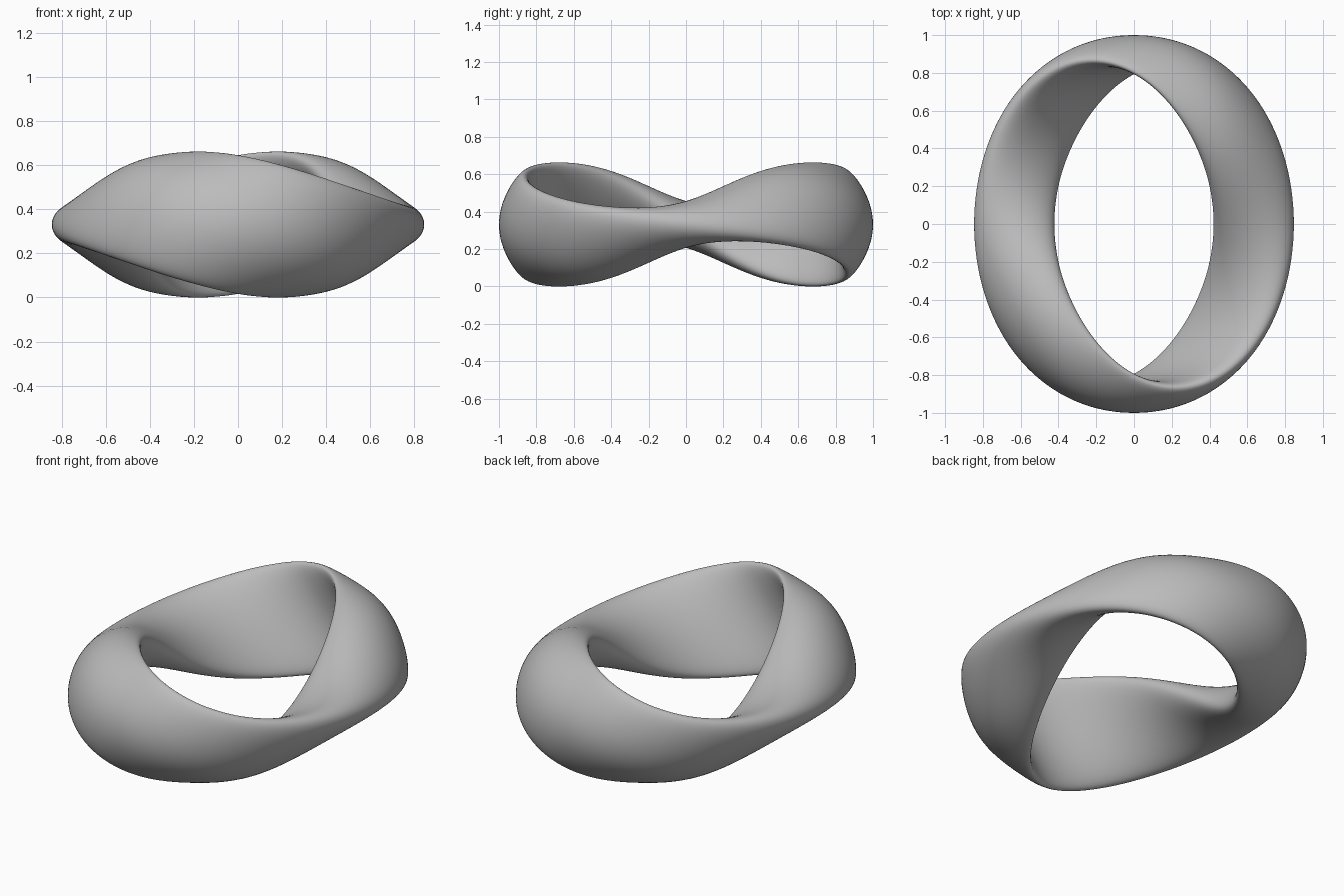
import bpy
import bmesh
from math import sin, cos, pi, tau

cube = bpy.data.objects.get("Cube")
if cube:
    bpy.data.objects.remove(cube, do_unlink=True)

RINGS, SIDES = 160, 56
SPINE_X, SPINE_Y = 0.634, 0.915    # half axes of the oval spine
WIDTH, BOW, WAVE = 0.315, 0.105, 0.118


def band_point(a, t):
    """Point on the band: a runs round the ring, t round the cross-section."""
    thick = 0.085 + 0.04 * cos(a) ** 2 + 0.012 * sin(2 * a) ** 2
    along = WIDTH * cos(t)
    across = thick * sin(t) - BOW * sin(a) * cos(t) ** 2
    # the section makes one full twist per lap while the spine rises and falls
    radial = along * cos(a) + across * sin(a)
    wave = WAVE * sin(2 * a) * (1 + 0.15 * cos(2 * a))
    height = -along * sin(a) + across * cos(a) + wave
    x = (SPINE_X + radial * SPINE_X / 0.94) * cos(a)
    y = (SPINE_Y + radial) * sin(a)
    return x, y, height


# Twisted ring, swept as a closed grid
bm = bmesh.new()
grid = [[bm.verts.new(band_point(tau * i / RINGS, tau * j / SIDES))
         for j in range(SIDES)] for i in range(RINGS)]
for i in range(RINGS):
    here, ahead = grid[i], grid[(i + 1) % RINGS]
    for j in range(SIDES):
        k = (j + 1) % SIDES
        bm.faces.new((here[j], ahead[j], ahead[k], here[k]))
bmesh.ops.recalc_face_normals(bm, faces=bm.faces)

# Rest it on the ground
lowest = min(v.co.z for v in bm.verts)
bmesh.ops.translate(bm, verts=bm.verts, vec=(0, 0, -lowest))
for face in bm.faces:
    face.smooth = True

mesh = bpy.data.meshes.new("twisted_ring")
bm.to_mesh(mesh)
bm.free()
ring = bpy.data.objects.new("twisted_ring", mesh)
bpy.context.collection.objects.link(ring)

# Plain grey
grey = bpy.data.materials.new("plain_grey")
grey.use_nodes = True
colour = (0.5, 0.5, 0.5, 1)
grey.diffuse_color = colour
grey.node_tree.nodes["Principled BSDF"].inputs["Base Color"].default_value = colour
mesh.materials.append(grey)
